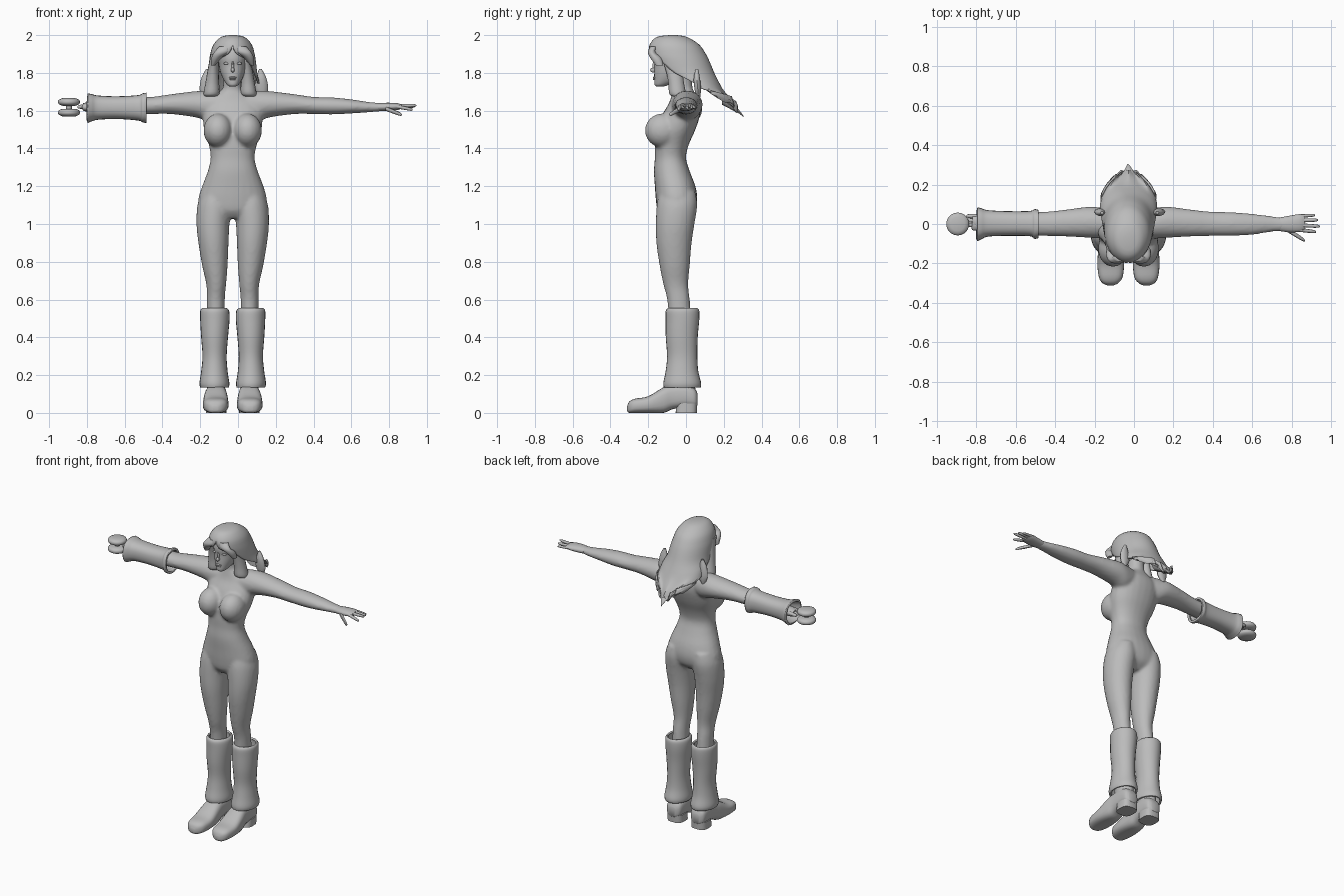
import bpy, bmesh, math
from mathutils import Matrix, Vector

C = -0.028  # centre line of the figure in x
grey = bpy.data.materials.new("plain grey")
grey.diffuse_color = (0.5, 0.5, 0.5, 1)


def spline(rows, k):
    """Catmull-Rom interpolation of section rows."""
    out = []
    for i in range(len(rows) - 1):
        p = [rows[max(0, min(len(rows) - 1, i + d))] for d in (-1, 0, 1, 2)]
        for s in range(k):
            t = s / k
            out.append([0.5 * (2 * b + (c - a) * t + (2 * a - 5 * b + 4 * c - d) * t * t
                               + (3 * b - a - 3 * c + d) * t ** 3) for a, b, c, d in zip(*p)])
    return out + [list(rows[-1])]


def loft(bm, rows, axis="z", n=24, k=4, power=2.0, cap=True):
    """Rows are (position, low a, high a, low b, high b) across the axis."""
    rings = []
    for pos, a0, a1, b0, b1 in spline(rows, k):
        ring = []
        for j in range(n):
            u = 2 * math.pi * j / n
            ca, sa = math.cos(u), math.sin(u)
            a = (a0 + a1) / 2 + (a1 - a0) / 2 * math.copysign(abs(ca) ** (2 / power), ca)
            b = (b0 + b1) / 2 + (b1 - b0) / 2 * math.copysign(abs(sa) ** (2 / power), sa)
            ring.append(bm.verts.new({"z": (a, b, pos), "x": (pos, a, b), "y": (a, pos, b)}[axis]))
        rings.append(ring)
    for r, s in zip(rings, rings[1:]):
        for j in range(n):
            bm.faces.new((r[j], r[(j + 1) % n], s[(j + 1) % n], s[j]))
    if cap:
        bm.faces.new(rings[0])
        bm.faces.new(rings[-1])


def ball(bm, centre, radii):
    m = Matrix.Translation(centre) @ Matrix.Diagonal((*radii, 1))
    bmesh.ops.create_uvsphere(bm, u_segments=20, v_segments=12, radius=1, matrix=m)


def finish(bm, name, angle=50):
    bmesh.ops.recalc_face_normals(bm, faces=bm.faces)
    me = bpy.data.meshes.new(name)
    bm.to_mesh(me)
    bm.free()
    me.materials.append(grey)
    ob = bpy.data.objects.new(name, me)
    bpy.context.collection.objects.link(ob)
    bpy.ops.object.select_all(action="DESELECT")
    ob.select_set(True)
    bpy.context.view_layer.objects.active = ob
    bpy.ops.object.shade_smooth_by_angle(angle=math.radians(angle))
    return ob


def part(name, rows, axis="z", thick=0, **kw):
    bm = bmesh.new()
    loft(bm, rows, axis, cap=not thick, **kw)
    ob = finish(bm, name)
    if thick:
        m = ob.modifiers.new("thickness", "SOLIDIFY")
        m.thickness, m.offset = thick, -1
    return ob


def flip_pos(rows, c=C):   # mirror sections that run along x
    return [(2 * c - r[0], *r[1:]) for r in rows]


def flip_a(rows, c=C):     # mirror sections that run along y or z
    return [(r[0], 2 * c - r[2], 2 * c - r[1], *r[3:]) for r in rows]


# Body: torso, bust, legs and arms fused into one smooth skin
torso = [(1.03, -.10, .04, -.12, 0), (1.07, -.19, .13, -.15, .045), (1.13, -.21, .152, -.16, .06),
         (1.2, -.19, .135, -.165, .05), (1.28, -.16, .105, -.17, .02), (1.35, -.145, .088, -.165, 0),
         (1.42, -.155, .10, -.165, .015), (1.5, -.18, .125, -.155, .05), (1.58, -.185, .13, -.125, .075),
         (1.64, -.17, .115, -.09, .075), (1.69, -.11, .05, -.075, .05), (1.72, -.08, .02, -.07, .035),
         (1.8, -.08, .02, -.08, .03)]
leg = [(.48, -.165, -.07, -.09, .03), (.6, -.165, -.07, -.10, .02), (.68, -.168, -.063, -.12, .012),
       (.78, -.19, -.055, -.14, .02), (.9, -.21, -.05, -.157, .03), (1.0, -.22, -.045, -.16, .045),
       (1.1, -.215, -.035, -.155, .06), (1.17, -.19, -.05, -.14, .05)]
arm = [(.02, -.08, .06, 1.56, 1.70), (.1, -.075, .08, 1.545, 1.706), (.17, -.07, .088, 1.565, 1.703),
       (.3, -.063, .072, 1.582, 1.687), (.4, -.06, .062, 1.582, 1.673), (.5, -.06, .06, 1.58, 1.67),
       (.6, -.055, .052, 1.585, 1.66), (.7, -.04, .04, 1.592, 1.645), (.77, -.036, .03, 1.598, 1.64)]
bm = bmesh.new()
loft(bm, torso, power=2.2)
for rows in (leg, flip_a(leg)):
    loft(bm, rows)
for rows in (arm, flip_pos(arm)):
    loft(bm, rows, "x")
for s in (-1, 1):
    ball(bm, (C + s * .078, -.125, 1.495), (.077, .093, .09))
body = finish(bm, "body")
rm = body.modifiers.new("fuse", "REMESH")
rm.mode, rm.voxel_size, rm.use_smooth_shade = "VOXEL", .01, True
sm = body.modifiers.new("soften", "SMOOTH")
sm.factor, sm.iterations = .5, 5

# Open hand: palm, four fingers and a thumb
bm = bmesh.new()
loft(bm, [(.74, -.036, .033, 1.598, 1.64), (.79, -.042, .042, 1.598, 1.642),
          (.84, -.04, .05, 1.603, 1.64), (.865, -.03, .045, 1.61, 1.633)], "x", n=16)


def finger(x0, x1, y0, y1, z0, z1, r):
    rows = []
    for t, f in ((0, 1), (.5, .95), (.9, .75), (1, .2)):
        y, z = y0 + (y1 - y0) * t, z0 + (z1 - z0) * t
        rows.append((x0 + (x1 - x0) * t, y - r * f, y + r * f, z - r * f, z + r * f))
    loft(bm, rows, "x", n=8, k=2)


finger(.84, .92, .04, .045, 1.622, 1.615, .009)
finger(.84, .935, .018, .02, 1.624, 1.622, .010)
finger(.84, .945, -.006, -.012, 1.624, 1.628, .010)
finger(.84, .925, -.03, -.04, 1.622, 1.605, .010)
finger(.78, .868, -.03, -.085, 1.612, 1.578, .012)
finish(bm, "open_hand")

# Closed hand reaching to the round toy
bm = bmesh.new()
loft(bm, [(-.74, -.035, .045, 1.59, 1.645), (-.79, -.035, .048, 1.592, 1.645),
          (-.82, -.01, .045, 1.60, 1.64)], "x", n=16)
for y in (-.005, .018, .04):
    finger(-.80, -.85, y, y, 1.622, 1.62, .012)
finish(bm, "closed_hand")

# Toy: two rounded discs on a short axle
bm = bmesh.new()
for z in (1.57, 1.626):
    loft(bm, [(z + dz, -.895 - r, -.895 + r, -r, r) for dz, r in
              ((0, .035), (.008, .053), (.02, .058), (.032, .053), (.04, .035))], n=24, k=2)
loft(bm, [(1.6, -.91, -.88, -.015, .015), (1.64, -.91, -.88, -.015, .015)], n=12, k=1)
finish(bm, "toy_discs")

# Flared forearm cuff
part("forearm_cuff", [(-.795, -.088, .085, 1.535, 1.692), (-.775, -.078, .08, 1.543, 1.688),
                      (-.74, -.064, .07, 1.552, 1.68), (-.64, -.06, .065, 1.556, 1.676),
                      (-.53, -.062, .066, 1.548, 1.682), (-.505, -.075, .075, 1.538, 1.692),
                      (-.485, -.072, .072, 1.535, 1.695)], "x", .014, power=2.4)

# Leg warmers, boots and heels
warmer = [(.555, -.19, -.06, -.095, .06), (.54, -.2, -.047, -.107, .07), (.49, -.2, -.045, -.108, .07),
          (.4, -.195, -.053, -.107, .062), (.3, -.188, -.06, -.10, .06), (.22, -.195, -.055, -.108, .065),
          (.16, -.204, -.046, -.12, .08), (.135, -.2, -.048, -.118, .078)]
boot = [(-.312, -.135, -.105, .01, .035), (-.30, -.16, -.08, 0, .06), (-.27, -.178, -.058, 0, .075),
        (-.2, -.186, -.05, 0, .088), (-.12, -.18, -.055, 0, .135), (-.07, -.172, -.06, .02, .15),
        (0, -.17, -.062, .03, .15), (.045, -.165, -.068, .03, .13), (.062, -.145, -.09, .04, .1)]
ankle = [(.05, -.165, -.068, -.07, .05), (.12, -.165, -.068, -.09, .05), (.22, -.165, -.068, -.085, .04)]
heel = [(0, -.17, -.062, -.055, .058), (.05, -.17, -.062, -.05, .06)]
for side, f in (("right", lambda r: r), ("left", flip_a)):
    part(side + "_leg_warmer", f(warmer), thick=.012)
    part(side + "_boot", f(boot), "y", power=2.8)
    part(side + "_ankle", f(ankle))
    part(side + "_boot_heel", f(heel), k=1, power=3)

# Head with nose, lips, eyelids and ears
bm = bmesh.new()
loft(bm, [(C0, C - w, C + w, y0, y1) for C0, w, y0, y1 in
          ((1.727, .014, -.155, -.12), (1.737, .03, -.166, -.09), (1.765, .049, -.168, -.02),
           (1.80, .064, -.168, .03), (1.84, .073, -.167, .06), (1.88, .078, -.172, .075),
           (1.93, .076, -.16, .07), (1.965, .05, -.12, .03))], n=28, power=2.2)
ball(bm, (C, -.172, 1.815), (.010, .018, .013))
ball(bm, (C, -.166, 1.835), (.007, .012, .028))
ball(bm, (C, -.166, 1.775), (.020, .010, .006))
ball(bm, (C, -.165, 1.766), (.016, .010, .005))
for s in (-1, 1):
    ball(bm, (C + s * .033, -.156, 1.85), (.016, .009, .007))
    ball(bm, (C + s * .074, -.04, 1.83), (.01, .018, .03))
finish(bm, "head")

# Hair: open shell sweeping back to a jagged hem (last value is half the arc)
shell = [(2.0, -.045, -.015, -.085, -.05, 180), (1.99, -.09, .035, -.155, .005, 180),
         (1.95, -.13, .073, -.192, .07, 180), (1.90, -.147, .088, -.198, .105, 168),
         (1.86, -.153, .095, -.185, .125, 132), (1.80, -.158, .102, -.15, .15, 114),
         (1.74, -.17, .115, -.05, .18, 97), (1.68, -.17, .115, 0, .213, 85),
         (1.63, -.14, .085, .08, .25, 75), (1.59, -.10, .045, .14, .275, 65)]
bm = bmesh.new()
n, rings = 36, []
for z, x0, x1, y0, y1, arc in spline(shell, 3):
    ring = []
    for j in range(n + 1):
        u = math.radians(min(arc, 180)) * (2 * j / n - 1)
        hem = max(0, (1.72 - z) / .13)
        dz = hem * (.05 * abs((j % 9) - 4.5) / 4.5 + .05 * abs(2 * j / n - 1) - .015)
        ring.append(bm.verts.new(((x0 + x1) / 2 + (x1 - x0) / 2 * math.sin(u),
                                  (y0 + y1) / 2 + (y1 - y0) / 2 * math.cos(u), z + dz)))
    rings.append(ring)
for r, s in zip(rings, rings[1:]):
    for j in range(n):
        bm.faces.new((r[j], r[j + 1], s[j + 1], s[j]))
bm.faces.new(rings[0][:-1])
bmesh.ops.remove_doubles(bm, verts=bm.verts, dist=.0005)
hair = finish(bm, "hair_shell")
m = hair.modifiers.new("thickness", "SOLIDIFY")
m.thickness, m.offset = .01, -1

# Hair locks: long side strands, short fringe pieces and flared ends behind the shoulders
strand = [(1.90, -.145, -.10, -.14, -.03), (1.82, -.16, -.102, -.11, -.02),
          (1.75, -.172, -.10, -.095, -.01), (1.69, -.182, -.098, -.09, 0), (1.675, -.175, -.115, -.07, -.01)]
fringe = [(1.94, -.10, -.03, -.19, -.15), (1.91, -.125, -.045, -.202, -.16),
          (1.88, -.14, -.085, -.19, -.13), (1.84, -.142, -.12, -.16, -.12)]
flare = [(1.82, -.17, -.155, .05, .065), (1.77, -.195, -.14, .04, .075),
         (1.71, -.203, -.135, .045, .08), (1.665, -.185, -.165, .055, .075)]
for side, f in (("right", lambda r, c: r), ("left", flip_a)):
    part(side + "_side_strand", f(strand, -.042), n=14)
    part(side + "_fringe", f(fringe, -.028), n=14)
    part(side + "_flared_lock", f(flare, -.022), n=10)
# Thin tip trailing at the back
part("trailing_lock", [(.19, -.07, .02, 1.63, 1.70), (.24, -.06, .01, 1.605, 1.64),
                       (.28, -.045, -.01, 1.585, 1.605), (.305, -.032, -.028, 1.565, 1.572)], "y", n=10)
